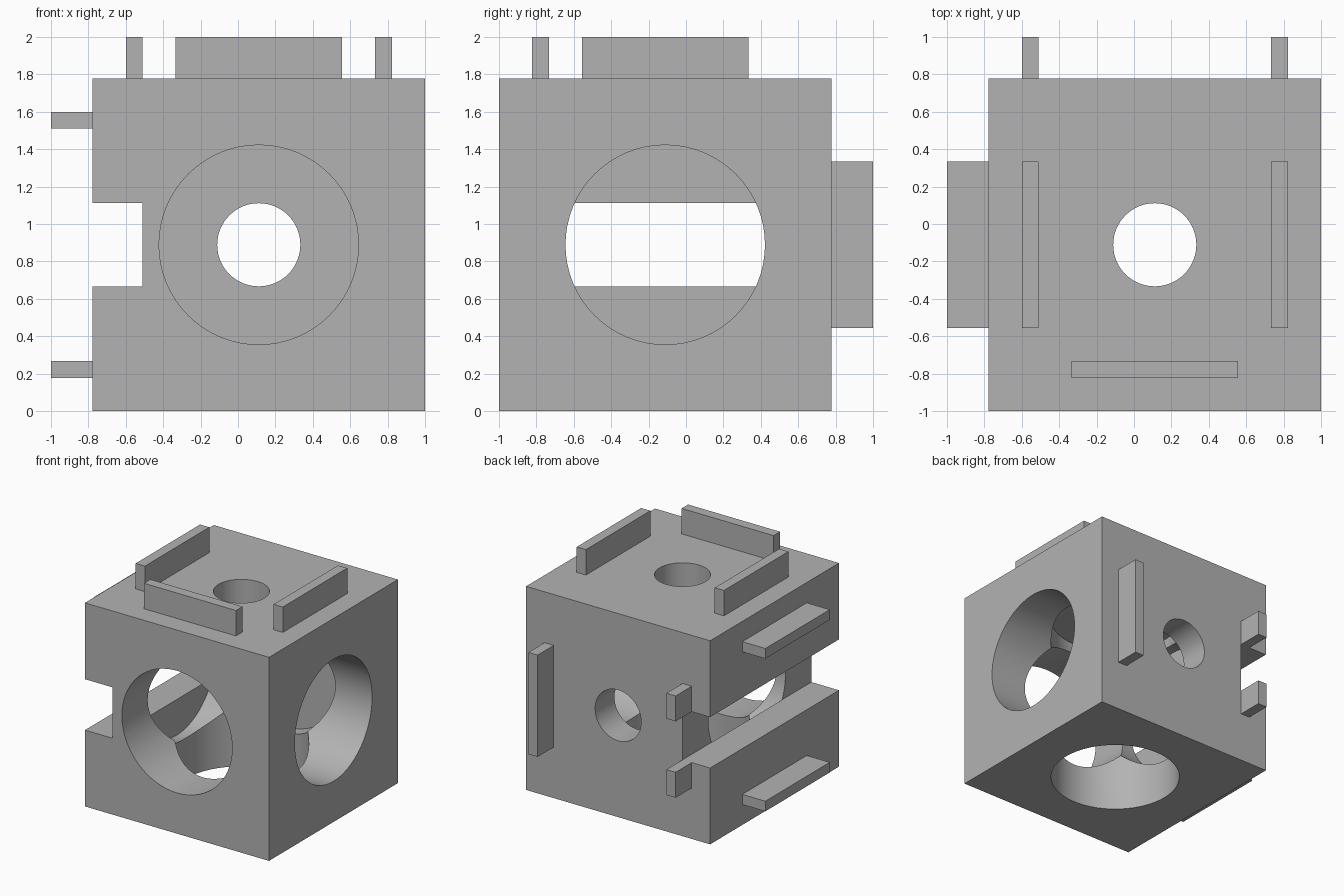
import bpy
import math
from mathutils import Vector

old = bpy.data.objects.get("Cube")
if old:
    bpy.data.objects.remove(old, do_unlink=True)

U = 2 / 22.5                       # module: the block is 20 modules wide
C = Vector((1.25, -1.25, 10)) * U  # centre of the block
HALF, WALL = 10, 7                 # block face and bore floor, from the centre

grey = bpy.data.materials.new("plain grey")
grey.use_nodes = True
tone = (0.45, 0.45, 0.45, 1)
grey.diffuse_color = tone
grey.node_tree.nodes["Principled BSDF"].inputs["Base Color"].default_value = tone


def box(name, low, high):
    """Box between two corners, in modules from the block centre."""
    low, high = Vector(low), Vector(high)
    bpy.ops.mesh.primitive_cube_add(size=1, location=C + (low + high) / 2 * U)
    obj = bpy.context.object
    obj.name = name
    obj.scale = (high - low) * U
    bpy.ops.object.transform_apply(location=False, rotation=False, scale=True)
    obj.data.materials.append(grey)
    return obj


def bore(name, axis, start, end, radius):
    """Cylinder along an axis, in modules from the block centre."""
    place = Vector()
    place[axis] = (start + end) / 2
    turn = [(0, math.pi / 2, 0), (math.pi / 2, 0, 0), (0, 0, 0)][axis]
    bpy.ops.mesh.primitive_cylinder_add(
        vertices=64, radius=radius * U, depth=abs(end - start) * U,
        location=C + place * U, rotation=turn)
    obj = bpy.context.object
    obj.name = name
    obj.data.materials.append(grey)
    return obj


# Block with a slot along its right side
block = box("block", (-HALF,) * 3, (HALF,) * 3)
cutters = [box("slot_cutter", (-12, -12, -2.5), (-WALL, 12, 2.5))]

# Wide bores from left, front and bottom; narrow holes out of back and top
for axis, side, label in ((0, 1, "left"), (1, -1, "front"), (2, -1, "bottom")):
    cutters.append(bore(label + "_bore_cutter", axis, 12 * side, -(WALL + 0.01) * side, 6))
for axis, label in ((1, "back"), (2, "top")):
    cutters.append(bore(label + "_hole_cutter", axis, 5, 12, 2.5))

for cutter in cutters:
    mod = block.modifiers.new(cutter.name, "BOOLEAN")
    mod.operation = "DIFFERENCE"
    mod.solver = "EXACT"
    mod.object = cutter
    bpy.ops.object.select_all(action="DESELECT")
    block.select_set(True)
    bpy.context.view_layer.objects.active = block
    bpy.ops.object.modifier_apply(modifier=mod.name)
    bpy.data.objects.remove(cutter, do_unlink=True)
bpy.ops.object.shade_smooth_by_angle(angle=math.radians(30))

# Raised ribs
TOP = HALF + 2.5
for label, x in (("right", -8), ("left", 7)):
    box("top_rib_" + label, (x, -5, HALF), (x + 1, 5, TOP))
box("top_rib_front", (-5, -8, HALF), (5, -7, TOP))
for label, z in (("upper", 7), ("lower", -8)):
    box("side_rib_" + label, (-TOP, -5, z), (-HALF, 5, z + 1))
box("back_rib_left", (7, HALF, -5), (8, TOP, 5))
# The rib in line with the slot is split by it
for label, z in (("upper", 2.5), ("lower", -5)):
    box("back_stub_" + label, (-8, HALF, z), (-7, TOP, z + 2.5))
